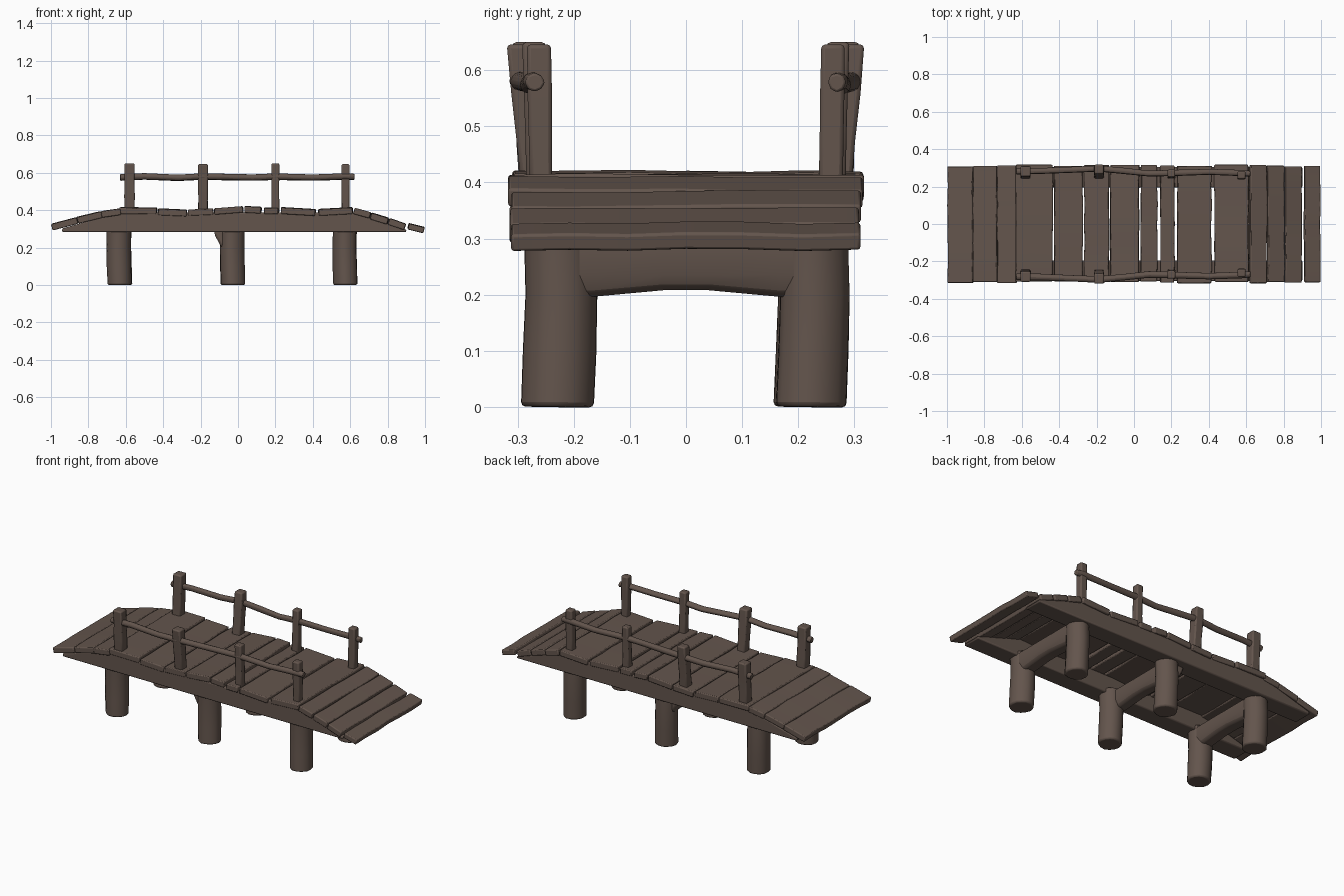
import bpy, bmesh, math, random
from mathutils import Vector

if "Cube" in bpy.data.objects:
    bpy.data.objects.remove(bpy.data.objects["Cube"])

random.seed(4)
wood = bpy.data.materials.new("dark brown wood")
wood.diffuse_color = (0.125, 0.090, 0.073, 1)
wood.use_nodes = True
wood.node_tree.nodes["Principled BSDF"].inputs["Base Color"].default_value = wood.diffuse_color


def finish(name, bm, bevel=0.0):
    """Turn a bmesh into a named, coloured object with softened edges."""
    bmesh.ops.recalc_face_normals(bm, faces=bm.faces)
    me = bpy.data.meshes.new(name)
    bm.to_mesh(me)
    bm.free()
    ob = bpy.data.objects.new(name, me)
    bpy.context.collection.objects.link(ob)
    me.materials.append(wood)
    if bevel:
        mod = ob.modifiers.new("bevel", 'BEVEL')
        mod.width = bevel
        mod.segments = 2
        mod.limit_method = 'ANGLE'
        mod.angle_limit = math.radians(40)
    bpy.ops.object.select_all(action='DESELECT')
    ob.select_set(True)
    bpy.context.view_layer.objects.active = ob
    bpy.ops.object.shade_smooth_by_angle(angle=math.radians(45))
    return ob


def loft(name, rings, bevel=0.0):
    """Skin a list of equal-length point rings and cap both ends."""
    bm = bmesh.new()
    vs = [[bm.verts.new(p) for p in r] for r in rings]
    n = len(rings[0])
    for a, b in zip(vs, vs[1:]):
        for i in range(n):
            j = (i + 1) % n
            bm.faces.new((a[i], a[j], b[j], b[i]))
    bm.faces.new(vs[0])
    bm.faces.new(vs[-1])
    return finish(name, bm, bevel)


def log(name, path, radius, sides=12, wobble=0.0, bevel=0.008, turn=0.0):
    """Rough round timber along a path."""
    path = [Vector(p) for p in path]
    d = (path[-1] - path[0]).normalized()
    u = Vector((1, 0, 0)) if abs(d.x) < 0.7 else Vector((0, 1, 0))
    v = d.cross(u).normalized()
    u = v.cross(d)
    bump = [1 + random.uniform(-wobble, wobble) for _ in range(sides)]
    rings = []
    for p in path:
        r = radius * (1 + random.uniform(-wobble, wobble) * 0.6)
        rings.append([p + r * bump[i] * (u * math.cos(turn + math.tau * i / sides)
                                         + v * math.sin(turn + math.tau * i / sides))
                      for i in range(sides)])
    return loft(name, rings, bevel)


def plank(name, x0, z0, x1, z1, thick=0.034, half=0.313):
    """Board across the bridge; its top runs from (x0, z0) to (x1, z1)."""
    t = Vector((x1 - x0, 0, z1 - z0)).normalized()
    down = Vector((t.z, 0, -t.x)) * thick
    e0, e1 = (half + random.uniform(-0.006, 0.005) for _ in range(2))
    rings = []
    for k in range(7):
        y = -e0 + (e0 + e1) * k / 6
        a = Vector((x0, y, z0)) + t * random.uniform(0.0, 0.004)
        b = Vector((x1, y, z1)) - t * random.uniform(0.0, 0.006)
        lift = Vector((0, 0, random.uniform(-0.002, 0.002)))
        rings.append([a + lift, b + lift, b + lift + down, a + lift + down])
    return loft(name, rings, 0.005)


# legs and the cross beams joining each pair
for i, x in enumerate((-0.635, -0.03, 0.573)):
    for side, s in (("front", -1), ("back", 1)):
        y = s * 0.225
        log(f"{side}_leg_{i + 1}",
            [(x + 0.003, y - 0.004, 0), (x, y, 0.10), (x - 0.002, y + 0.003, 0.2), (x, y, 0.31)],
            0.064, 14, 0.04)
    w = 0.05
    cx = x - 0.03 if i == 1 else x
    prof = [(-w * 0.7, 0.208), (w * 0.7, 0.208), (w, 0.235), (w, 0.30), (-w, 0.30), (-w, 0.24)]
    if i == 1:
        prof[0], prof[5], prof[4] = (-0.028, 0.212), (-0.062, 0.262), (-0.07, 0.30)
    loft(f"cross_beam_{i + 1}",
         [[(cx + px, y, pz - (0.012 if abs(y) > 0.1 and pz < 0.23 else 0)) for px, pz in prof]
          for y in (-0.255, -0.17, -0.04, 0.04, 0.17, 0.255)], 0.012)

# long side beams with ends tapered under the ramps
for side, s in (("front", -1), ("back", 1)):
    prof = [(-0.94, 0.283), (0.9, 0.283), (0.9, 0.296), (0.62, 0.387), (-0.64, 0.387), (-0.94, 0.302)]
    loft(f"{side}_side_beam", [[(x, s * y, z) for x, z in prof] for y in (0.195, 0.305)], 0.025)

# left ramp, deck and right ramp boards
left = [(-1.0, 0.325), (-0.865, 0.362), (-0.735, 0.394), (-0.63, 0.41)]
for i, (a, b) in enumerate(zip(left, left[1:])):
    plank(f"left_ramp_board_{i + 1}", a[0], a[1], b[0] + 0.004, b[1])
joints = [-0.635, -0.43, -0.27, -0.13, 0.03, 0.133, 0.225, 0.423, 0.62]
heights = [(0.415, 0.413), (0.409, 0.402), (0.402, 0.408), (0.408, 0.420), (0.421, 0.416),
           (0.412, 0.411), (0.415, 0.404), (0.405, 0.415)]
for i, (h0, h1) in enumerate(heights):
    gap = 0.005 if i >= 4 else 0.001
    plank(f"deck_board_{i + 1}", joints[i] + gap, h0, joints[i + 1] - gap, h1)
right = [(0.622, 0.412), (0.715, 0.386), (0.81, 0.357), (0.903, 0.325)]
for i, (a, b) in enumerate(zip(right, right[1:])):
    plank(f"right_ramp_board_{i + 1}", a[0], a[1], b[0], b[1])
plank("right_end_board", 0.912, 0.330, 1.0, 0.308, 0.031, 0.311)

# square railing posts leaning outwards, and the wavy hand rails
posts_x = (-0.58, -0.187, 0.2, 0.575)
for side, s in (("front", -1), ("back", 1)):
    for i, x in enumerate(posts_x):
        lean = (0.012, 0.025, 0.008, 0.004)[i]
        y = (0.270, 0.268, 0.263, 0.258)[i]
        top = 0.65 - 0.004 * (i % 2)
        h = (0.028, 0.026, 0.021, 0.021)[i]
        rings = []
        for k in range(4):
            f = k / 3
            py, z = s * (y + lean * f), 0.385 + (top - 0.385) * f
            g = h * random.uniform(0.94, 1.04)
            rings.append([(x + a * g, py + b * g, z) for a, b in ((-1, -1), (1, -1), (1, 1), (-1, 1))])
        loft(f"{side}_post_{i + 1}", rings, 0.007)
    rail = [(-0.63, 0.288, 0.575), (-0.5, 0.290, 0.580), (-0.32, 0.297, 0.573), (-0.187, 0.303, 0.580),
            (-0.05, 0.290, 0.577), (0.08, 0.276, 0.574), (0.2, 0.279, 0.579), (0.4, 0.285, 0.574),
            (0.575, 0.279, 0.580), (0.622, 0.275, 0.578)]
    log(f"{side}_hand_rail", [(x, s * (y - 0.006), z) for x, y, z in rail], 0.0175, 8, 0.08, 0.004)
